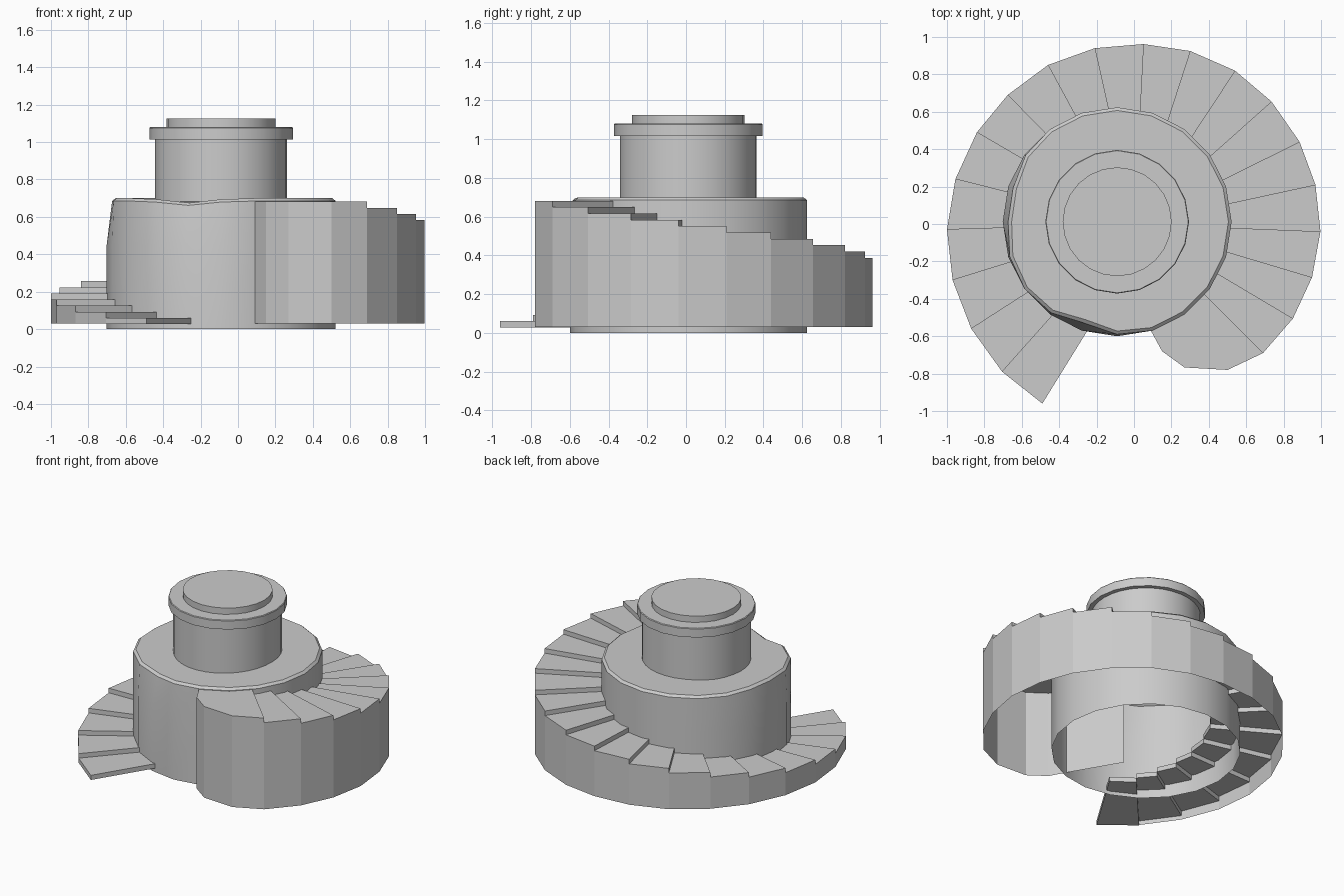
import bpy, bmesh, math
from mathutils import Vector

if "Cube" in bpy.data.objects:
    bpy.data.objects.remove(bpy.data.objects["Cube"])

CX, CY = -0.09, 0.012   # tower axis


def finish(name, bm, smooth=False):
    bmesh.ops.recalc_face_normals(bm, faces=bm.faces)
    me = bpy.data.meshes.new(name)
    bm.to_mesh(me)
    bm.free()
    ob = bpy.data.objects.new(name, me)
    bpy.context.collection.objects.link(ob)
    if smooth:
        bpy.context.view_layer.objects.active = ob
        ob.select_set(True)
        bpy.ops.object.shade_smooth_by_angle(angle=math.radians(30))
        ob.select_set(False)
    return ob


def lathe(name, profile, sides, warp=None, cap_bottom=True):
    """Stack rings of (radius, z) and cap the top."""
    bm = bmesh.new()
    rings = []
    for r, z in profile:
        ring = []
        for k in range(sides):
            a = 2 * math.pi * k / sides
            rr, zz = warp(r, z, math.degrees(a)) if warp else (r, z)
            ring.append(bm.verts.new((CX + rr * math.cos(a), CY + rr * math.sin(a), zz)))
        rings.append(ring)
    for lo, hi in zip(rings, rings[1:]):
        for k in range(sides):
            n = (k + 1) % sides
            bm.faces.new((lo[k], lo[n], hi[n], hi[k]))
    bm.faces.new(rings[-1])
    if cap_bottom:
        bm.faces.new(rings[0][::-1])
    return finish(name, bm, True)


def add_slab(bm, pts, z0, z1):
    lo = [bm.verts.new((x, y, z0)) for x, y in pts]
    hi = [bm.verts.new((x, y, z1)) for x, y in pts]
    bm.faces.new(lo[::-1])
    bm.faces.new(hi)
    for i in range(len(pts)):
        j = (i + 1) % len(pts)
        bm.faces.new((lo[i], lo[j], hi[j], hi[i]))


# Dents in the upper left and front-left of the drum
def dent(r, z, deg):
    f = max(0.0, (z - 0.45) / 0.25)
    side = math.exp(-((deg - 172) / 22) ** 2)
    front = math.exp(-((deg - 252) / 15) ** 2)
    return r - f * (0.035 * side + 0.045 * front), z - f * 0.025 * front


# Open-bottomed drum, neck, collar and cap
lathe("drum", [(0.612, 0), (0.612, 0.45), (0.612, 0.685), (0.595, 0.70)], 20, dent, False)
lathe("neck", [(0.353, 0.66), (0.353, 1.02)], 32)
lathe("collar", [(0.384, 1.015), (0.384, 1.075), (0.38, 1.08)], 20)
lathe("cap", [(0.291, 1.07), (0.291, 1.125)], 24)

# Outer corners of the winding steps, lowest first
outer = [(-.49, -.96), (-.705, -.79), (-.87, -.56), (-.97, -.3), (-1, -.03),
         (-.955, .24), (-.84, .49), (-.675, .69), (-.46, .85), (-.21, .94),
         (.05, .962), (.3, .925), (.54, .82), (.735, .655), (.885, .44),
         (.97, .21), (.997, -.04), (.952, -.285), (.85, -.505), (.69, -.69)]
inner = [tuple(Vector(p).normalized() * 0.5) for p in outer]
inner[0] = (-.19, -.475)
landing_edge = [(.50, -.78), (.27, -.767), (.15, -.68), (.09, -.57), (-.11, -.23)]
RISE, BASE = 0.0327, 0.03

steps = bmesh.new()
for i in range(19):
    top = 0.06 + RISE * i
    add_slab(steps, [outer[i], inner[i], inner[i + 1], outer[i + 1]], top - 0.033, top)
finish("steps", steps)

landing = bmesh.new()
add_slab(landing, [outer[19]] + landing_edge + [inner[19]], 0.648, 0.681)
finish("landing", landing)

# Thin outer wall under the steps and landing
skirt = bmesh.new()
path = outer + landing_edge
for i in range(1, len(path) - 1):
    top = 0.027 + RISE * min(i, 19)
    (x0, y0), (x1, y1) = path[i], path[i + 1]
    skirt.faces.new([skirt.verts.new(c) for c in
                     ((x0, y0, BASE), (x1, y1, BASE), (x1, y1, top), (x0, y0, top))])
finish("skirt_wall", skirt)
